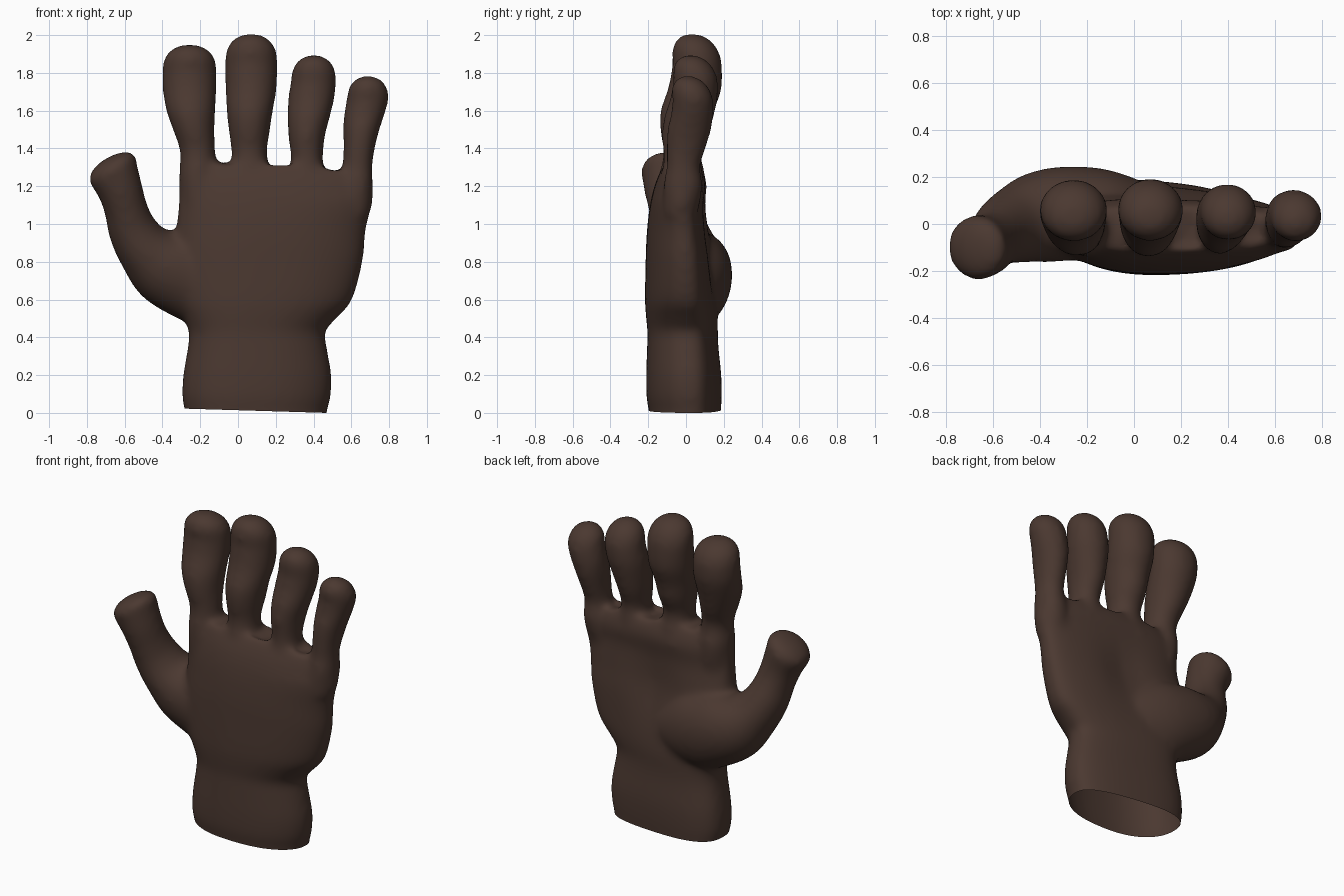
import bpy, bmesh, math
from mathutils import Vector

if "Cube" in bpy.data.objects:
    bpy.data.objects.remove(bpy.data.objects["Cube"])

skin = bpy.data.materials.new("dark_brown_skin")
skin.diffuse_color = (0.070, 0.040, 0.030, 1)
skin.use_nodes = True
skin.node_tree.nodes["Principled BSDF"].inputs["Base Color"].default_value = skin.diffuse_color
SIDES = 48


def spline(rows, steps=6):
    """Catmull-Rom interpolation through rows of numbers."""
    out = []
    for i in range(len(rows) - 1):
        p = [rows[max(0, min(len(rows) - 1, i + k))] for k in (-1, 0, 1, 2)]
        for s in range(steps):
            t = s / steps
            out.append([0.5 * (2 * b + (c - a) * t + (2 * a - 5 * b + 4 * c - d) * t * t
                               + (3 * b - a - 3 * c + d) * t ** 3) for a, b, c, d in zip(*p)])
    return out + [list(rows[-1])]


def loft(bm, rings):
    """Skin a closed tube over rings of points."""
    loops = [[bm.verts.new(p) for p in r] for r in rings]
    for a, b in zip(loops, loops[1:]):
        for i in range(SIDES):
            j = (i + 1) % SIDES
            bm.faces.new((a[i], a[j], b[j], b[i]))
    bm.faces.new(loops[0][::-1])
    bm.faces.new(loops[-1])


def ring(c, u, v, power=2.0):
    pts = []
    for i in range(SIDES):
        a = 2 * math.pi * i / SIDES
        ca, sa = math.cos(a), math.sin(a)
        pts.append(c + u * math.copysign(abs(ca) ** (2 / power), ca)
                   + v * math.copysign(abs(sa) ** (2 / power), sa))
    return pts


def dome(last, c, rise):
    """Shrinking rings that round off the end of a tube."""
    rings = []
    for k in range(1, 10):
        a = k * math.pi / 2 / 9.2
        s, h = math.cos(a) ** (2 / 2.3), math.sin(a) ** (2 / 2.3)
        rings.append([c + (p - c) * s + rise * h for p in last])
    return rings


def upright(bm, rows, tip=0.0, power=2.0, shape=None):
    """Horizontal sections: z, x min, x max, y min, y max; optional domed tip."""
    rings = []
    for z, x0, x1, y0, y1 in spline(rows):
        c = Vector(((x0 + x1) / 2, (y0 + y1) / 2, z))
        r = ring(c, Vector(((x1 - x0) / 2, 0, 0)), Vector((0, (y1 - y0) / 2, 0)), power)
        rings.append([shape(p, c, (x1 - x0) / 2, (y1 - y0) / 2) for p in r] if shape else r)
    if tip:
        rings += dome(rings[-1], c, Vector((0, -0.03, tip)))
    loft(bm, rings)


def bent(bm, rows):
    """Sections square to a path: x, y, z, radius across, radius in depth."""
    rows = spline(rows)
    rings = []
    for i, (x, y, z, ra, rd) in enumerate(rows):
        t = (Vector(rows[min(i + 1, len(rows) - 1)][:3]) - Vector(rows[max(i - 1, 0)][:3])).normalized()
        u = Vector((0, 1, 0)).cross(t).normalized()
        rings.append(ring(Vector((x, y, z)), u * ra, t.cross(u) * rd))
    rings += dome(rings[-1], Vector(rows[-1][:3]), Vector((0.005, -0.01, 0.085)))
    loft(bm, rings)


def palm_shape(p, c, half, depth):
    """Thicker on the thumb side, hollow in the middle, widest towards the palm face."""
    xn, yn = (p.x - c.x) / half, (p.y - c.y) / depth
    lean = 0.17 if yn > 0 else 0.08
    p.y = c.y + (p.y - c.y) * (1 - lean * xn)
    p.y += 0.035 * max(0, 1 - yn * yn) * max(0, min(1, (1.3 - p.z) / 0.3))
    if yn > 0:
        p.y -= 0.035 * math.exp(-((p.x - 0.15) / 0.15) ** 2 - ((p.z - 0.88) / 0.2) ** 2)
    if p.z > 1.15:
        p.z -= 0.04 * max(0, (p.x - 0.2) / 0.4) ** 2
    return p


bm = bmesh.new()

# wrist and palm
upright(bm, [(-0.15, -0.27, 0.46, -0.19, 0.175), (0.0, -0.28, 0.47, -0.195, 0.178),
             (0.08, -0.295, 0.49, -0.208, 0.182), (0.2, -0.29, 0.495, -0.21, 0.18),
             (0.35, -0.265, 0.47, -0.205, 0.165), (0.43, -0.26, 0.462, -0.203, 0.162),
             (0.5, -0.285, 0.52, -0.21, 0.162), (0.6, -0.32, 0.605, -0.216, 0.155),
             (0.8, -0.34, 0.66, -0.213, 0.14), (0.95, -0.33, 0.675, -0.207, 0.118),
             (1.1, -0.315, 0.705, -0.19, 0.10), (1.22, -0.312, 0.718, -0.16, 0.105),
             (1.32, -0.30, 0.69, -0.115, 0.07)], power=2.4, shape=palm_shape)

# four fingers
fingers = [
    ([(1.05, -0.30, -0.08, -0.14, 0.08), (1.25, -0.312, -0.11, -0.135, 0.10),
      (1.38, -0.307, -0.12, -0.12, 0.08), (1.5, -0.345, -0.125, -0.135, 0.12),
      (1.6, -0.38, -0.12, -0.13, 0.15), (1.72, -0.4, -0.113, -0.088, 0.185),
      (1.82, -0.4, -0.113, -0.07, 0.187)], 0.13),
    ([(1.05, -0.05, 0.19, -0.15, 0.07), (1.25, -0.04, 0.17, -0.14, 0.10),
      (1.38, -0.035, 0.155, -0.12, 0.08), (1.5, -0.05, 0.17, -0.138, 0.128),
      (1.6, -0.06, 0.185, -0.136, 0.15), (1.72, -0.067, 0.205, -0.095, 0.19),
      (1.86, -0.07, 0.21, -0.068, 0.19)], 0.147),
    ([(1.05, 0.26, 0.48, -0.14, 0.07), (1.25, 0.275, 0.46, -0.13, 0.09),
      (1.35, 0.28, 0.45, -0.12, 0.08), (1.46, 0.267, 0.46, -0.128, 0.118),
      (1.56, 0.262, 0.485, -0.118, 0.145), (1.66, 0.265, 0.51, -0.085, 0.167),
      (1.76, 0.28, 0.522, -0.065, 0.17)], 0.135),
    ([(1.05, 0.50, 0.70, -0.12, 0.06), (1.2, 0.535, 0.715, -0.12, 0.09),
      (1.3, 0.553, 0.712, -0.105, 0.075), (1.4, 0.558, 0.725, -0.105, 0.105),
      (1.5, 0.557, 0.75, -0.10, 0.135), (1.58, 0.56, 0.777, -0.08, 0.145),
      (1.66, 0.575, 0.8, -0.07, 0.145)], 0.125),
]
for rows, tip in fingers:
    upright(bm, rows, tip)

# thumb with its fleshy base
bent(bm, [(0.18, 0.0, 0.62, 0.09, 0.08), (0.04, 0.025, 0.65, 0.18, 0.145),
          (-0.12, 0.04, 0.69, 0.245, 0.19), (-0.27, 0.045, 0.735, 0.235, 0.2),
          (-0.395, 0.03, 0.785, 0.205, 0.195), (-0.495, 0.0, 0.87, 0.152, 0.168),
          (-0.558, -0.03, 0.97, 0.13, 0.145), (-0.594, -0.065, 1.08, 0.115, 0.13),
          (-0.624, -0.09, 1.18, 0.12, 0.13), (-0.665, -0.1, 1.28, 0.138, 0.138)])

mesh = bpy.data.meshes.new("hand")
bm.to_mesh(mesh)
bm.free()
hand = bpy.data.objects.new("hand", mesh)
bpy.context.collection.objects.link(hand)
bpy.context.view_layer.objects.active = hand
hand.select_set(True)

# fuse the parts into one soft skin
fuse = hand.modifiers.new("fuse", 'REMESH')
fuse.mode = 'VOXEL'
fuse.voxel_size = 0.018
soften = hand.modifiers.new("soften", 'SMOOTH')
soften.factor = 0.5
soften.iterations = 16
bpy.ops.object.modifier_apply(modifier="fuse")
bpy.ops.object.modifier_apply(modifier="soften")

# open, slightly slanted cut at the wrist
bm = bmesh.new()
bm.from_mesh(hand.data)
bmesh.ops.bisect_plane(bm, geom=bm.verts[:] + bm.edges[:] + bm.faces[:], dist=1e-5,
                       plane_co=(0.47, 0, 0), plane_no=(0.03, 0, 1), clear_inner=True)
bm.to_mesh(hand.data)
bm.free()

hand.data.materials.clear()
hand.data.materials.append(skin)
bpy.ops.object.shade_smooth_by_angle(angle=math.radians(60))
